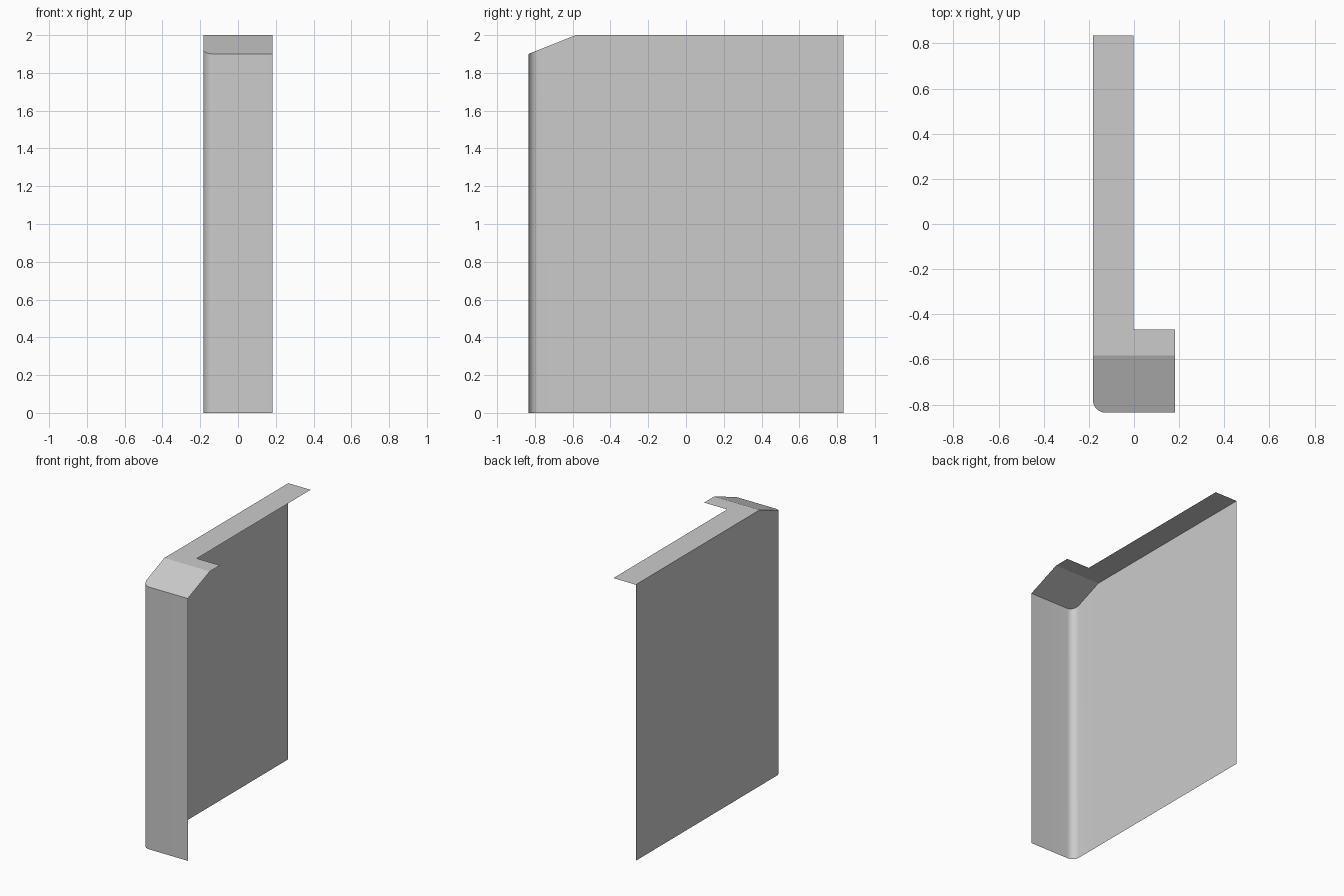
import bpy, bmesh
from math import radians, sin, cos
from mathutils import Vector

HALF_W, HALF_D, HEIGHT = 0.182, 0.835, 2.0
FRONT_HEIGHT, FOLD_Y = 1.9, -0.583
STEP_X, STEP_Y = -0.003, -0.467
RADIUS, SEGMENTS = 0.055, 8

old = bpy.data.objects.get("Cube")
if old:
    bpy.data.objects.remove(old, do_unlink=True)

# Plain grey finish
grey = bpy.data.materials.new("light_grey")
grey.use_nodes = True
colour = (0.6, 0.6, 0.6, 1)
grey.diffuse_color = colour
grey.node_tree.nodes["Principled BSDF"].inputs["Base Color"].default_value = colour

# L-shaped top with one rounded front corner
outline = [(HALF_W, -HALF_D), (HALF_W, STEP_Y), (STEP_X, STEP_Y),
           (STEP_X, HALF_D), (-HALF_W, HALF_D)]
for i in range(SEGMENTS + 1):
    a = radians(180 + 90 * i / SEGMENTS)
    outline.append((-HALF_W + RADIUS * (1 + cos(a)), -HALF_D + RADIUS * (1 + sin(a))))

bm = bmesh.new()
bm.faces.new([bm.verts.new((x, y, HEIGHT)) for x, y in outline])

# Fold the front of the top downwards
bmesh.ops.bisect_plane(bm, geom=bm.verts[:] + bm.edges[:] + bm.faces[:],
                       plane_co=(0, FOLD_Y, 0), plane_no=(0, 1, 0))
slope = (HEIGHT - FRONT_HEIGHT) / (FOLD_Y + HALF_D)
for v in bm.verts:
    v.co.z -= slope * max(0, FOLD_Y - v.co.y)

# Side panel, rounded corner and front panel drop to the floor; other sides stay open
rim = []
for e in bm.edges:
    mid = (e.verts[0].co + e.verts[1].co) / 2
    if e.is_boundary and (mid.x < -0.1 or mid.y < -HALF_D + 0.001):
        rim.append(e)
walls = bmesh.ops.extrude_edge_only(bm, edges=rim)["geom"]
for v in walls:
    if isinstance(v, bmesh.types.BMVert):
        v.co.z = 0

# Outward normals
bmesh.ops.recalc_face_normals(bm, faces=bm.faces[:])
bm.normal_update()
top = max(bm.faces, key=lambda f: f.calc_center_median().z)
if top.normal.dot(Vector((0, 0, 1))) < 0:
    bmesh.ops.reverse_faces(bm, faces=bm.faces[:])

mesh = bpy.data.meshes.new("corner_panel")
bm.to_mesh(mesh)
bm.free()
mesh.materials.append(grey)
panel = bpy.data.objects.new("corner_panel", mesh)
bpy.context.collection.objects.link(panel)

# Smooth only the rounded corner
bpy.ops.object.select_all(action="DESELECT")
panel.select_set(True)
bpy.context.view_layer.objects.active = panel
bpy.ops.object.shade_smooth_by_angle(angle=radians(15))
